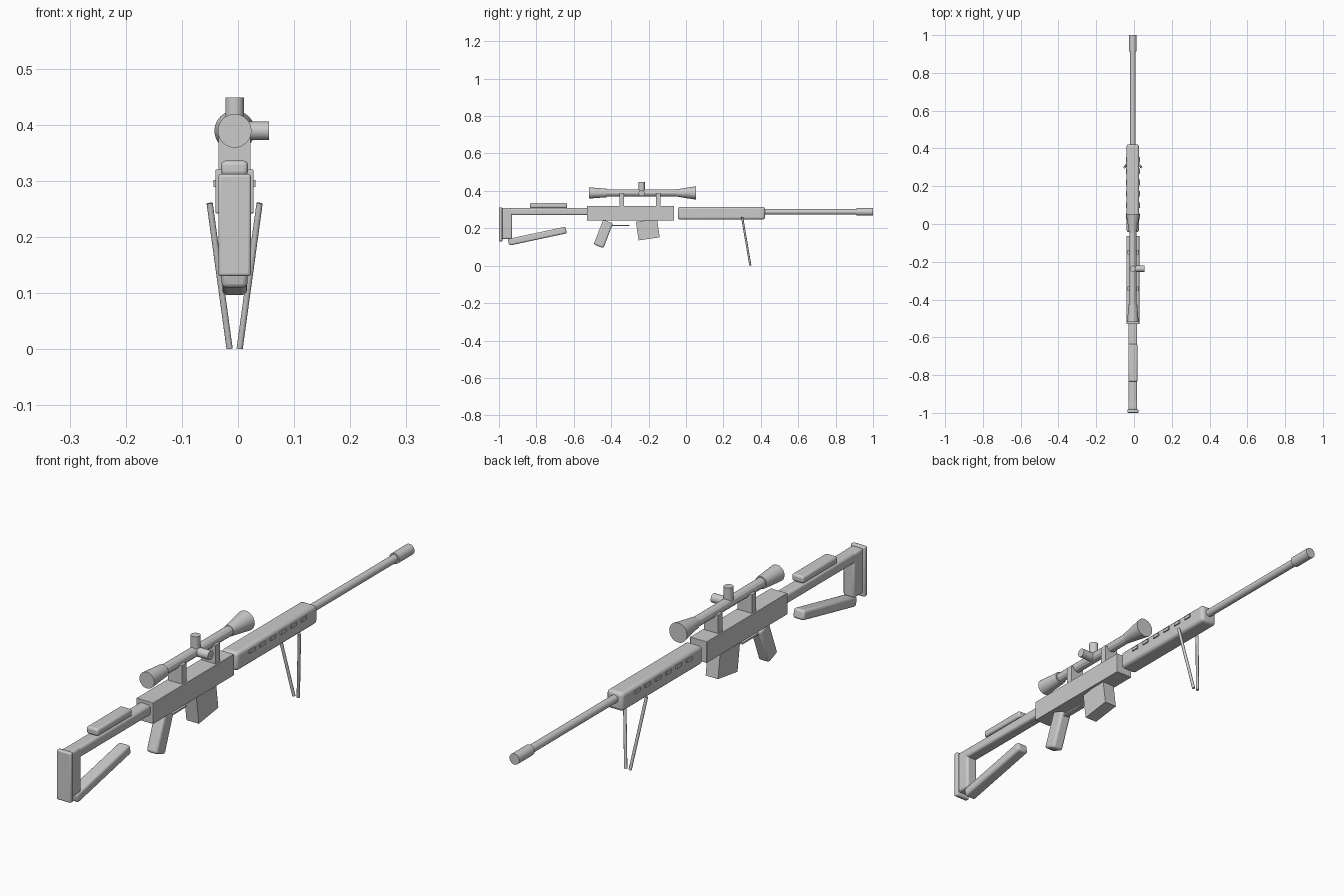
import bpy, math
from mathutils import Vector

if "Cube" in bpy.data.objects:
    bpy.data.objects.remove(bpy.data.objects["Cube"])

CX = -0.006  # centre line of the rifle (the side turret offsets the bounds)


def finish(o, name, bevel=0, smooth=True):
    o.name = name
    bpy.ops.object.transform_apply(location=False, rotation=False, scale=True)
    if bevel:
        m = o.modifiers.new("bevel", 'BEVEL')
        m.width, m.segments = bevel, 3
    if smooth:
        bpy.ops.object.shade_smooth_by_angle(angle=math.radians(35))
    return o


def box(name, y, z, w, bevel=0, x=0):
    """Box from y and z ranges, with width w around the centre line."""
    bpy.ops.mesh.primitive_cube_add(
        size=1, location=(CX + x, sum(y) / 2, sum(z) / 2))
    o = bpy.context.object
    o.scale = (w, y[1] - y[0], z[1] - z[0])
    return finish(o, name, bevel)


def tilted(name, y, z, w, length, height, angle, bevel=0):
    """Box centred at (y, z), pitched around the x axis."""
    o = box(name, (y - length / 2, y + length / 2),
            (z - height / 2, z + height / 2), w, bevel)
    o.rotation_euler.x = math.radians(angle)
    return o


def rod(name, a, b, r1, r2=None, sides=32, smooth=True):
    """Cylinder or cone between two points."""
    a, b = Vector(a), Vector(b)
    bpy.ops.mesh.primitive_cone_add(
        vertices=sides, radius1=r1, radius2=r1 if r2 is None else r2,
        depth=(b - a).length, location=(a + b) / 2)
    o = bpy.context.object
    o.rotation_euler = (b - a).to_track_quat('Z', 'Y').to_euler()
    return finish(o, name, 0, smooth)


# Shoulder stock
box("butt_pad", (-1.0, -0.982), (0.13, 0.312), 0.058, 0.005)
box("stock_post", (-0.985, -0.93), (0.143, 0.308), 0.046, 0.008)
box("stock_beam", (-0.975, -0.52), (0.27, 0.308), 0.046, 0.009)
box("cheek_rest", (-0.835, -0.635), (0.309, 0.336), 0.048, 0.008)
tilted("lower_strut", -0.795, 0.158, 0.046, 0.315, 0.036, 12, 0.009)

# Receiver, grip and magazine
box("receiver", (-0.53, -0.063), (0.242, 0.32), 0.068, 0.002)
tilted("grip", -0.442, 0.170, 0.044, 0.056, 0.142, -21, 0.009)
box("trigger_guard", (-0.405, -0.303), (0.212, 0.218), 0.02)
tilted("magazine", -0.204, 0.193, 0.05, 0.114, 0.1, 8)

# Handguard with raised vents on both sides
box("handguard", (-0.043, 0.422), (0.247, 0.314), 0.066, 0.012)
for side in (-1, 1):
    for i in range(6):
        y = 0.04 + i * 0.06
        box("vent", (y - 0.015, y + 0.015), (0.289, 0.301), 0.008,
            x=side * 0.0335)

# Barrel
rod("barrel", (CX, 0.4, 0.288), (CX, 0.93, 0.288), 0.0145)
rod("muzzle", (CX, 0.912, 0.288), (CX, 1.0, 0.288), 0.02)

# Bipod
for side in (-1, 1):
    rod("bipod_leg", (CX + side * 0.0445, 0.3, 0.26),
        (CX + side * 0.009, 0.344, 0.001), 0.0056, sides=12)

# Scope
SZ = 0.389
rod("scope_tube", (CX, -0.45, SZ), (CX, 0.0, SZ), 0.0185,
    sides=12, smooth=False)
rod("scope_eyepiece", (CX, -0.518, SZ), (CX, -0.425, SZ), 0.03, 0.023)
rod("scope_objective", (CX, -0.045, SZ), (CX, 0.054, SZ), 0.02, 0.036)
rod("top_turret", (CX, -0.237, SZ), (CX, -0.237, 0.448), 0.0165)
rod("side_turret", (CX, -0.237, SZ), (0.055, -0.237, SZ), 0.0165)
for y in (-0.343, -0.149):
    box("scope_mount", (y - 0.012, y + 0.012), (0.31, 0.388), 0.057)
